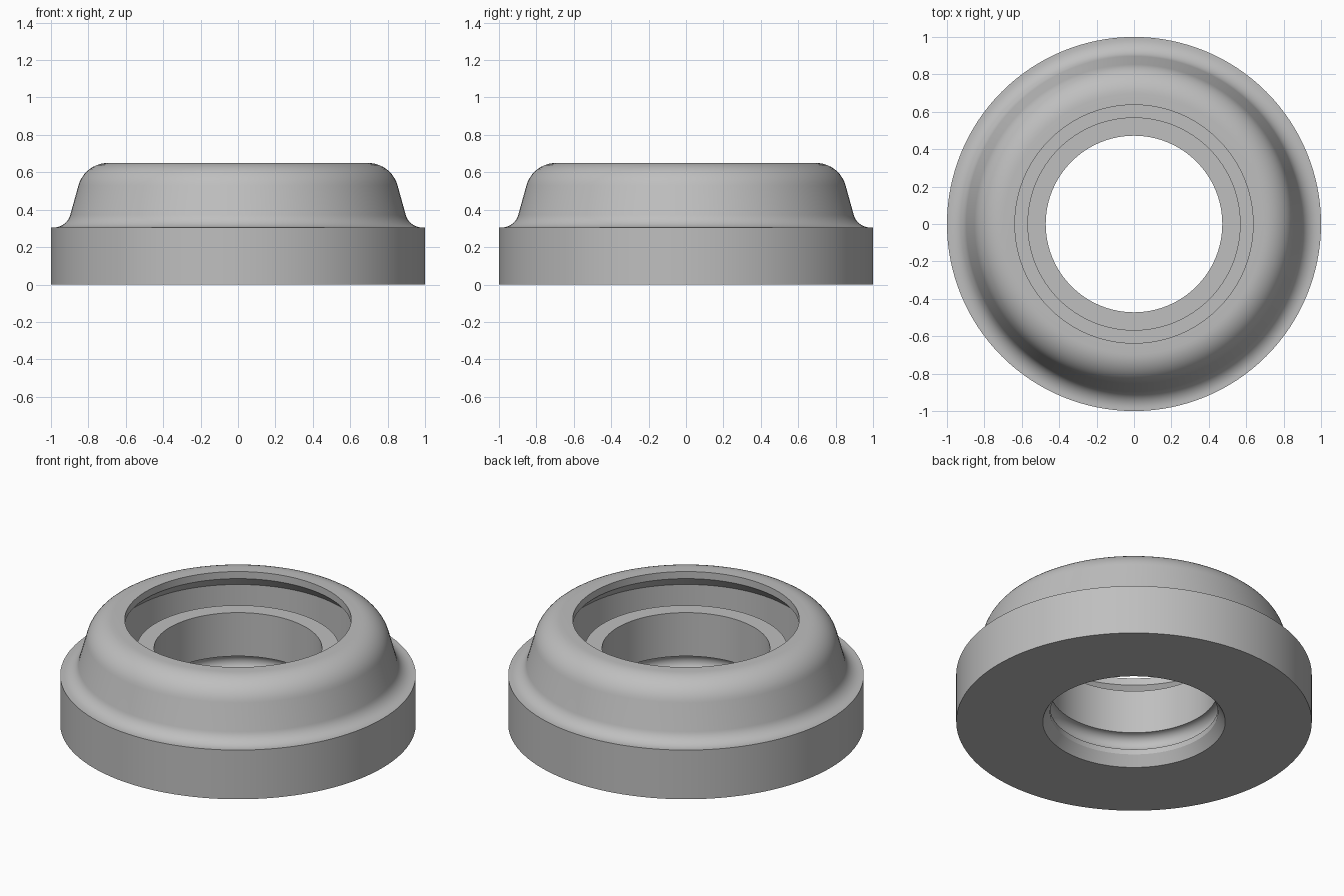
import bpy
import bmesh
from math import pi, cos, sin, radians
from mathutils import Vector

SEGMENTS = 128

default_cube = bpy.data.objects.get("Cube")
if default_cube:
    bpy.data.objects.remove(default_cube, do_unlink=True)


def fillet(start, corner, end, steps=10):
    """Circular arc tangent to both legs of a corner."""
    a, b, c = Vector(start), Vector(corner), Vector(end)
    w = cos((b - a).angle(c - b) / 2)
    points = []
    for i in range(steps + 1):
        t = i / steps
        k0, k1, k2 = (1 - t) ** 2, 2 * w * t * (1 - t), t * t
        points.append(tuple((a * k0 + b * k1 + c * k2) / (k0 + k1 + k2)))
    return points


def round_groove(radius, low, high, steps=12):
    """Half-round groove cut into a bore, from its upper to its lower edge."""
    mid, depth = (low + high) / 2, (high - low) / 2
    return [(radius + depth * sin(pi * i / steps), mid + depth * cos(pi * i / steps))
            for i in range(steps + 1)]


def revolve(name, profile, material):
    """Spin a closed radius/height profile around the z axis."""
    bm = bmesh.new()
    verts = [bm.verts.new((r, 0, z)) for r, z in profile]
    edges = [bm.edges.new((v, verts[(i + 1) % len(verts)])) for i, v in enumerate(verts)]
    bmesh.ops.spin(bm, geom=verts + edges, cent=(0, 0, 0), axis=(0, 0, 1),
                   angle=2 * pi, steps=SEGMENTS, use_merge=False)
    bmesh.ops.remove_doubles(bm, verts=bm.verts, dist=0.0005)
    bmesh.ops.recalc_face_normals(bm, faces=bm.faces)
    mesh = bpy.data.meshes.new(name)
    bm.to_mesh(mesh)
    bm.free()
    mesh.materials.append(material)
    obj = bpy.data.objects.new(name, mesh)
    bpy.context.collection.objects.link(obj)
    bpy.ops.object.select_all(action="DESELECT")
    obj.select_set(True)
    bpy.context.view_layer.objects.active = obj
    bpy.ops.object.shade_smooth_by_angle(angle=radians(28))
    return obj


# Plain grey finish
grey = bpy.data.materials.new("plain_grey")
grey.use_nodes = True
colour = (0.52, 0.52, 0.52, 1)
grey.diffuse_color = colour
grey.node_tree.nodes["Principled BSDF"].inputs["Base Color"].default_value = colour

# Outside: flange rim, concave foot, tapered wall, rounded shoulder
outside = [(0.513, 0), (1, 0), (1, 0.305)]
outside += fillet((0.985, 0.305), (0.916, 0.305), (0.897, 0.372))
outside += fillet((0.853, 0.53), (0.82, 0.65), (0.695, 0.65))

# Top opening: straight lip, undercut, and channel around the inner sleeve
opening = [(0.637, 0.65), (0.637, 0.606), (0.705, 0.538), (0.705, 0.25),
           (0.57, 0.25), (0.57, 0.472), (0.472, 0.472)]

# Bore: straight wall, ring groove, bottom chamfer
bore = round_groove(0.472, 0.094, 0.202) + [(0.472, 0.061)]

revolve("flanged_collar", outside + opening + bore, grey)
